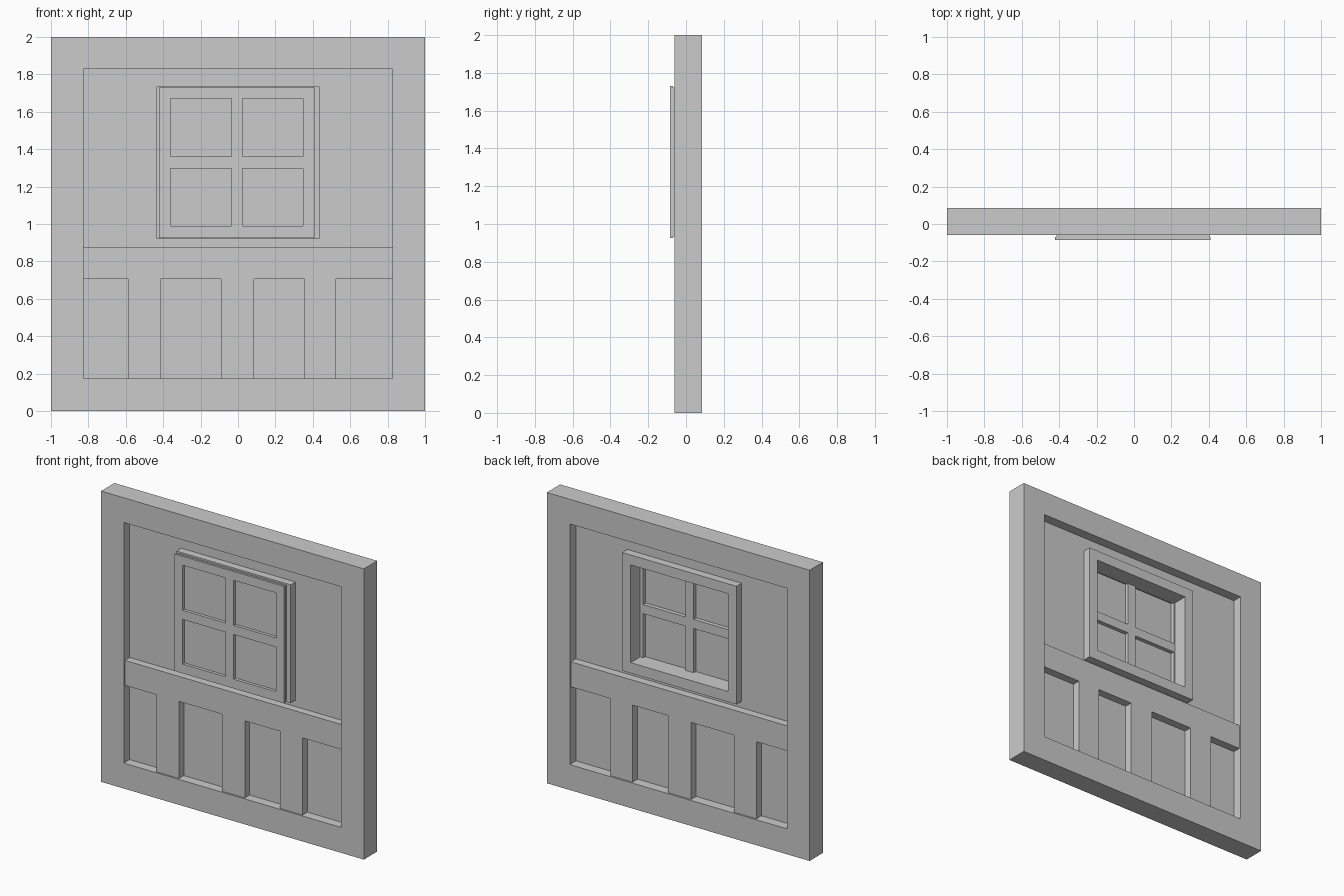
import bpy
import bmesh

cube = bpy.data.objects.get("Cube")
if cube:
    bpy.data.objects.remove(cube, do_unlink=True)

grey = bpy.data.materials.new("plain grey")
grey.use_nodes = True
grey.diffuse_color = (0.6, 0.6, 0.6, 1)
grey.node_tree.nodes["Principled BSDF"].inputs["Base Color"].default_value = (0.6, 0.6, 0.6, 1)


def slab(name, xs, zs, front, back, is_open=lambda col, row: False):
    """Upright slab from a grid of cells, leaving out the open cells."""
    bm = bmesh.new()
    verts = [[bm.verts.new((x, front, z)) for z in zs] for x in xs]
    for i in range(len(xs) - 1):
        for j in range(len(zs) - 1):
            if not is_open(i, j):
                bm.faces.new((verts[i][j], verts[i + 1][j],
                              verts[i + 1][j + 1], verts[i][j + 1]))
    for v in [v for v in bm.verts if not v.link_faces]:
        bm.verts.remove(v)
    grown = bmesh.ops.extrude_face_region(bm, geom=bm.faces[:])["geom"]
    for v in grown:
        if isinstance(v, bmesh.types.BMVert):
            v.co.y = back
    bmesh.ops.recalc_face_normals(bm, faces=bm.faces)
    mesh = bpy.data.meshes.new(name)
    bm.to_mesh(mesh)
    bm.free()
    mesh.materials.append(grey)
    obj = bpy.data.objects.new(name, mesh)
    bpy.context.collection.objects.link(obj)
    return obj


def middle(col, row):
    return col == 1 and row == 1


def odd_cells(col, row):
    return col % 2 == 1 and row % 2 == 1


# Outer wall frame
left, right, low, high = -0.827, 0.825, 0.175, 1.83
slab("wall_frame", [-1, left, right, 1], [0, low, high, 2], -0.06, 0.085, middle)

# Thin infill panel with the window opening
open_x, open_z = [-0.37, 0.37], [0.993, 1.665]
slab("infill_panel", [left, *open_x, right], [low, *open_z, high], 0.004, 0.018, middle)

# Middle rail with three short posts below it
post_edges = [-0.587, -0.415, -0.09, 0.085, 0.355, 0.525]
slab("rail_and_posts", [left, *post_edges, right], [low, 0.705, 0.877], -0.048, 0.073,
     lambda col, row: row == 0 and col % 2 == 0)

# Window casing, standing out on both sides of the panel
slab("window_casing", [-0.435, *open_x, 0.435], [0.921, *open_z, 1.734],
     -0.048, 0.073, middle)

# Sash with glazing bars: a front leaf and a slightly smaller back leaf
bar_x, bar_z = [-0.362, -0.036, 0.025, 0.347], [0.99, 1.297, 1.36, 1.67]
slab("sash_front", [-0.422, *bar_x, 0.41], [0.926, *bar_z, 1.731], -0.085, -0.07, odd_cells)
slab("sash_back", [-0.415, *bar_x, 0.403], [0.935, *bar_z, 1.723], -0.07, -0.03, odd_cells)

# Window panes
for i in (0, 2):
    for j in (0, 2):
        slab("window_pane", bar_x[i:i + 2], bar_z[j:j + 2], -0.064, -0.058)
